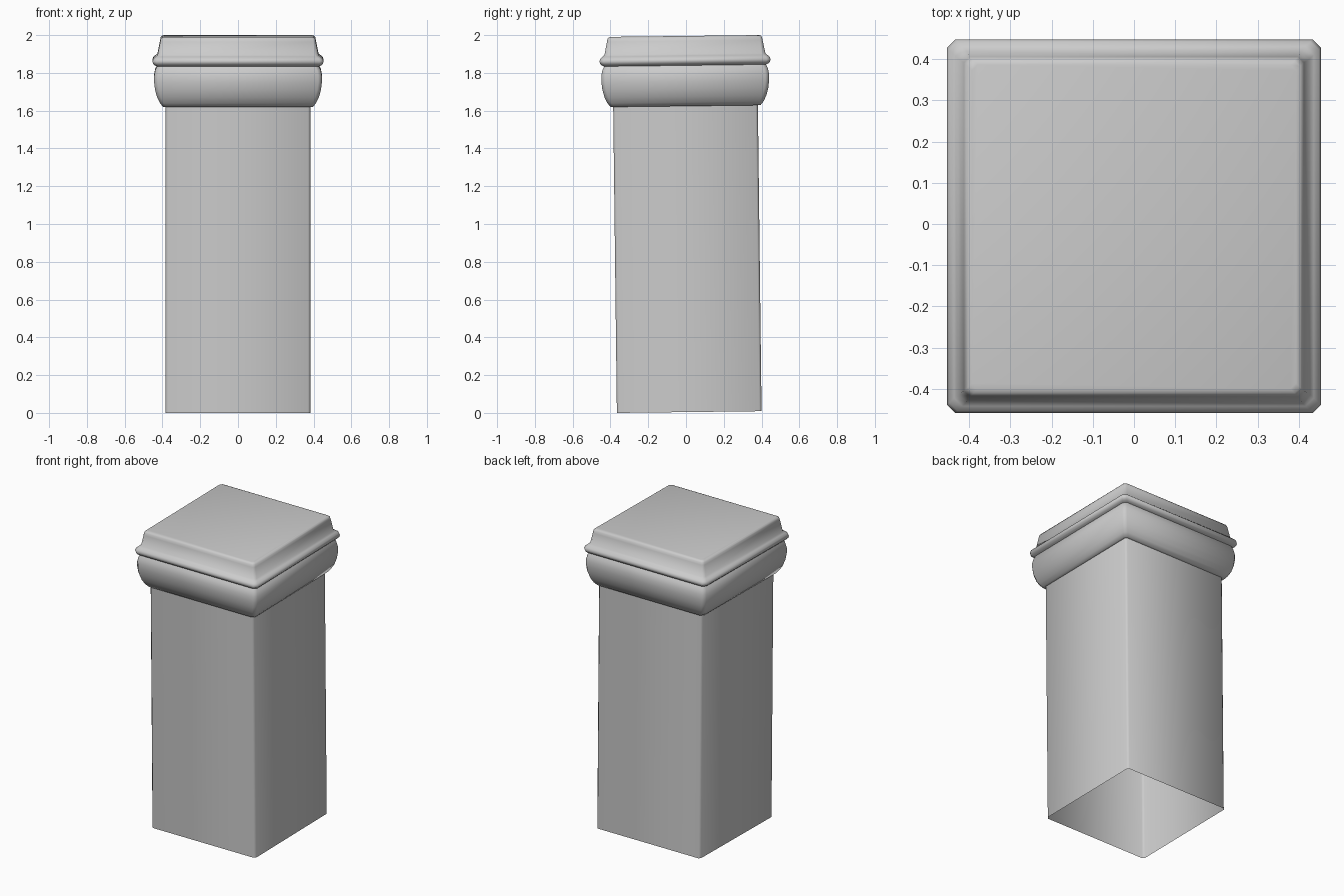
import bpy, bmesh, math
from mathutils import Matrix

if "Cube" in bpy.data.objects:
    bpy.data.objects.remove(bpy.data.objects["Cube"])

TILT = 0.012
lean = Matrix.Translation((0, 0.017, 0.0045)) @ Matrix.Rotation(TILT, 4, 'X')


def square_loft(name, profile, cap_top=False):
    """Loft chamfered squares through (half_width, z, corner_chamfer) levels."""
    bm = bmesh.new()
    rings = []
    for w, z, c in profile:
        k = w - c
        pts = [(w, -k), (w, k), (k, w), (-k, w), (-w, k), (-w, -k), (-k, -w), (k, -w)]
        rings.append([bm.verts.new((x, y, z)) for x, y in pts])
    for a, b in zip(rings, rings[1:]):
        for i in range(8):
            j = (i + 1) % 8
            bm.faces.new((a[i], a[j], b[j], b[i]))
    if cap_top:
        bm.faces.new(rings[-1])
    bm.transform(lean)
    mesh = bpy.data.meshes.new(name)
    bm.to_mesh(mesh)
    bm.free()
    ob = bpy.data.objects.new(name, mesh)
    bpy.context.collection.objects.link(ob)
    bpy.context.view_layer.objects.active = ob
    ob.select_set(True)
    bpy.ops.object.shade_smooth_by_angle(angle=math.radians(50))
    ob.select_set(False)
    return ob


# Hollow post, open at the bottom
square_loft("post_shaft", [(0.383, 0, 0.012), (0.383, 1.625, 0.012)])

# Moulded cap: underside lip, rounded bulge, groove, bead, sloped lid
C = 0.02
bulge = [(0.397, 1.62), (0.413, 1.64), (0.428, 1.67), (0.439, 1.71), (0.444, 1.75),
         (0.444, 1.785), (0.438, 1.815), (0.428, 1.835)]
bead = [(0.441, 1.84), (0.45, 1.85), (0.453, 1.862), (0.448, 1.876), (0.436, 1.886), (0.426, 1.895)]
lid = [(0.412, 1.965), (0.409, 1.98), (0.403, 1.988), (0.393, 1.991)]
profile = [(0.383, 1.62, 0.012)] + [(w, z, C) for w, z in bulge + bead]
profile += [(w, z, 0.014) for w, z in lid]
square_loft("post_cap", profile, cap_top=True)
